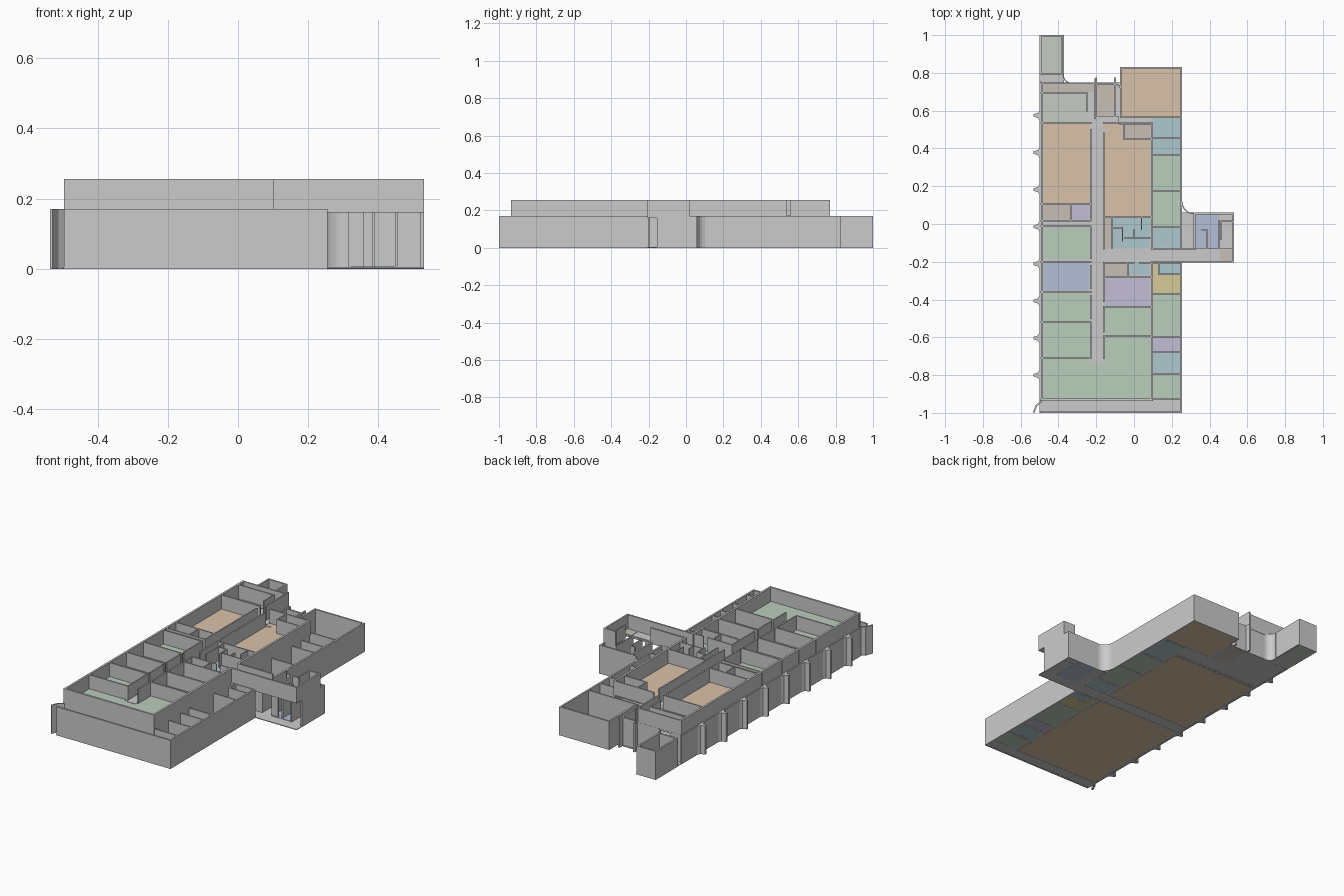
import bpy, bmesh, math
from mathutils import Vector

ZF, ZU, ZT = 0.005, 0.17, 0.255      # ground floor, upper floor, wall top
COL = {"green": (.49, .61, .50), "tan": (.70, .54, .40), "blue": (.43, .58, .61),
       "violet": (.56, .51, .67), "yellow": (.68, .60, .32), "slate": (.46, .53, .68),
       "beige": (.57, .52, .47), "sage": (.56, .60, .54), "pale": (.66, .67, .69)}
MATS = {}
for k, c in COL.items():
    MATS[k] = bpy.data.materials.new(k)
    MATS[k].diffuse_color = (*c, 1)


def finish(name, bm, mat=None):
    bmesh.ops.recalc_face_normals(bm, faces=bm.faces)
    me = bpy.data.meshes.new(name)
    bm.to_mesh(me)
    bm.free()
    ob = bpy.data.objects.new(name, me)
    bpy.context.collection.objects.link(ob)
    if mat:
        me.materials.append(MATS[mat])
    return ob


def prism(bm, pts, z0, z1):
    lo = [bm.verts.new((x, y, z0)) for x, y in pts]
    hi = [bm.verts.new((x, y, z1)) for x, y in pts]
    bm.faces.new(lo)
    bm.faces.new(hi)
    n = len(pts)
    for i in range(n):
        bm.faces.new((lo[i], lo[(i + 1) % n], hi[(i + 1) % n], hi[i]))


def rects(name, areas, z0, z1, mat=None):
    bm = bmesh.new()
    for x0, y0, x1, y1 in areas:
        prism(bm, [(x0, y0), (x1, y0), (x1, y1), (x0, y1)], z0, z1)
    return finish(name, bm, mat)


def walls(name, segs, z0, z1, t=.01):
    bm = bmesh.new()
    for x0, y0, x1, y1 in segs:
        a, b = Vector((x0, y0)), Vector((x1, y1))
        d = (b - a).normalized() * t / 2
        n = Vector((-d.y, d.x))
        a, b = a - d, b + d
        prism(bm, [a - n, b - n, b + n, a + n], z0, z1)
    return finish(name, bm)


def arc(cx, cy, r, a0, a1, n=6):
    p = [(cx + r * math.cos(math.radians(a0 + (a1 - a0) * i / n)),
          cy + r * math.sin(math.radians(a0 + (a1 - a0) * i / n))) for i in range(n + 1)]
    return [(*p[i], *p[i + 1]) for i in range(n)]


# ground slab
rects("ground_slab", [(-.5, -1, .255, .56), (-.5, .56, -.075, .75), (-.075, .56, .255, .83),
                      (-.5, .75, -.37, 1), (.255, -.205, .53, .06)], .001, ZF)

# ground floor finishes (visible above and below)
G = 0, ZF + .002
rects("ground_halls", [(-.48, -.92, .08, -.2), (-.48, -.12, .08, .46), (-.07, .57, .25, .82)], *G, "tan")
rects("ground_offices", [(.1, .18, .25, .36), (.1, -.01, .25, .17), (.1, -.59, .25, -.37),
                         (.1, -.92, .25, -.8)], *G, "green")
rects("ground_wet_rooms", [(.1, .37, .25, .56), (.1, -.125, .25, -.02), (.13, -.265, .25, -.21),
                           (.1, -.79, .25, -.68)], *G, "blue")
rects("ground_store", [(.1, -.675, .25, -.6)], *G, "violet")
rects("ground_kitchen", [(.1, -.365, .25, -.27), (.1, -.27, .125, -.21)], *G, "yellow")
rects("wing_lobby", [(.32, -.14, .45, .05)], *G, "slate")
rects("tower_floor", [(-.495, .8, -.38, .995)], *G, "sage")

# ground outer walls
walls("ground_outer_walls", [
    (-.49, -.995, .25, -.995), (.25, -.995, .25, -.205), (.25, -.13, .25, .82),
    (.25, .825, -.07, .825), (-.07, .825, -.07, .57), (-.495, -.93, -.495, .75),
    (-.495, .74, -.42, .74), (-.2, .74, -.1, .74), (-.2, .57, -.2, .77),
    (-.1, .57, -.1, .77)], 0, ZU)
walls("curved_entry_walls", arc(-.33, .79, .045, 180, 270) + arc(-.1, .71, .03, 0, 90)
      + [(-.33, .745, -.2, .745)], 0, ZU, .006)
walls("corner_screen", [(-.53, -.995, -.515, -.96), (-.515, -.96, -.49, -.94)], 0, ZU, .008)
walls("tower_walls", [(-.495, .795, -.38, .795), (-.38, .795, -.38, .995),
                      (-.38, .995, -.495, .995), (-.495, .995, -.495, .795)], 0, ZU)

# ground partitions: spine wall and cross walls of the right-hand strip
walls("ground_spine_wall", [(.095, -.92, .095, -.205), (.095, -.13, .095, .53)], 0, ZU)
walls("ground_cross_walls", [(.095, y, .25, y) for y in
      (-.925, -.795, -.68, -.6, -.37, -.205, -.13, -.015, .175, .365, .455)]
      + [(-.07, .565, .25, .565), (.13, -.265, .25, -.265), (.13, -.265, .13, -.205)], 0, ZU, .008)
walls("ground_hall_walls", [(-.49, -.93, .095, -.93), (-.49, -.2, .095, -.2),
                            (-.49, -.13, .095, -.13), (-.49, .47, .095, .47)], 0, ZU - .01)

# buttresses along the left side
bm = bmesh.new()
for i in range(8):
    y = .575 - .1965 * i
    prism(bm, [(-.497, y + .035), (-.508, y + .014), (-.533, y + .006),
               (-.533, y - .006), (-.508, y - .014), (-.497, y - .035)], 0, ZU)
finish("buttresses", bm)

# upper slab and bridge to the wing
rects("upper_slab", [(-.5, -.935, .1, .53), (-.5, .53, -.2, .75), (.1, -.205, .53, -.13),
                     (-.2, .53, -.08, .57)], ZU - .01, ZU)

# upper floor finishes
U = ZU, ZU + .002
rects("upper_corridor", [(-.225, -.73, -.165, .53), (-.165, -.2, .45, -.135)], *U, "pale")
rects("upper_classrooms", [(-.48, -.925, .085, -.735), (-.48, -.735, -.235, -.365),
                           (-.155, -.735, .085, -.44), (-.48, -.185, -.235, -.015)], *U, "green")
rects("upper_halls", [(-.48, .11, -.235, .53), (-.155, .04, .085, .45),
                      (-.155, .45, -.06, .53)], *U, "tan")
rects("upper_library", [(-.48, -.36, -.235, -.205)], *U, "slate")
rects("upper_staff_rooms", [(-.155, -.435, .085, -.285), (-.33, .025, -.235, .105)], *U, "violet")
rects("upper_wet_rooms", [(-.115, -.13, .085, .035), (-.03, -.27, .085, -.205)], *U, "blue")
rects("upper_stores", [(-.48, .025, -.335, .105), (-.155, -.28, -.035, -.205), (-.155, -.13, -.12, .035),
                       (-.055, .455, .085, .53), (-.48, .7, -.21, .74), (.455, -.2, .525, -.135)],
      *U, "beige")
rects("stair_void_floor", [(-.485, .54, -.25, .695)], *U, "sage")
rects("rear_lobby_floor", [(-.195, .575, -.105, .735)], *G, "beige")

# upper outer walls
walls("upper_outer_walls", [(-.49, -.93, .095, -.93), (-.487, -.93, -.487, .74),
                            (.095, -.93, .095, -.205), (.095, -.13, .095, .53)], ZU, ZT, .012)

# upper partitions
walls("corridor_walls", [
    (-.23, -.71, -.23, -.53), (-.23, -.5, -.23, -.38), (-.23, -.34, -.23, -.22),
    (-.23, -.18, -.23, -.02), (-.23, .02, -.23, .5), (-.16, -.71, -.16, -.6),
    (-.16, -.57, -.16, -.45), (-.16, -.41, -.16, -.205), (-.16, -.13, -.16, .48)], ZU, ZT, .008)
walls("left_room_walls", [(-.49, y, -.23, y) for y in
      (-.71, -.52, -.36, -.2, -.012, .018, .107, .535)]
      + [(-.333, .018, -.333, .107)], ZU, ZT, .008)
walls("centre_room_walls", [(-.16, y, .095, y) for y in (-.595, -.437, -.282, .037, .535)]
      + [(-.055, .45, .095, .45), (-.055, .45, -.055, .535)], ZU, ZT, .008)
walls("wet_room_walls", [(-.117, -.13, -.117, .037), (-.05, -.075, .09, -.075), (.0, -.075, .0, -.03),
                         (-.117, -.02, -.06, -.02), (-.06, -.09, -.06, -.02), (.04, -.03, .04, .037),
                         (-.033, -.28, -.033, -.205), (-.16, -.205, .0, -.205),
                         (.03, -.205, .095, -.205)], ZU, ZT, .006)
walls("stair_walls", [(-.49, .695, -.25, .695), (-.25, .695, -.25, .6),
                      (-.49, .745, -.21, .745), (-.205, .56, -.205, .765)], ZU, ZT, .008)
walls("stair_void_cross", [(-.48, .69, -.26, .55), (-.37, .62, -.26, .69)], ZU, ZU + .004, .003)
walls("corridor_end_curve", arc(-.165, .53, .045, 200, 330), ZU - .01, ZU + .003, .006)

# side wing: bridge walls, stair tower and ground screens
walls("bridge_walls", [(.095, -.2, .525, -.2), (.095, -.133, .32, -.133),
                       (.525, -.2, .525, .015), (.455, .015, .525, .015)], ZU, ZT)
walls("wing_ground_walls", [(.32, .055, .525, .055), (.525, -.15, .525, .055), (.32, -.13, .32, .055)],
      0, ZU)
walls("wing_partitions", [(.385, -.13, .385, -.03), (.385, -.03, .36, -.03), (.45, -.14, .45, .015),
                          (.32, -.13, .355, -.13), (.45, .015, .525, .015)], 0, ZU, .007)
walls("stair_tower_walls", [(.46, -.08, .46, .01)], ZU, ZT, .007)
walls("wing_curve", arc(.315, .115, .06, 180, 270), 0, ZU, .006)
